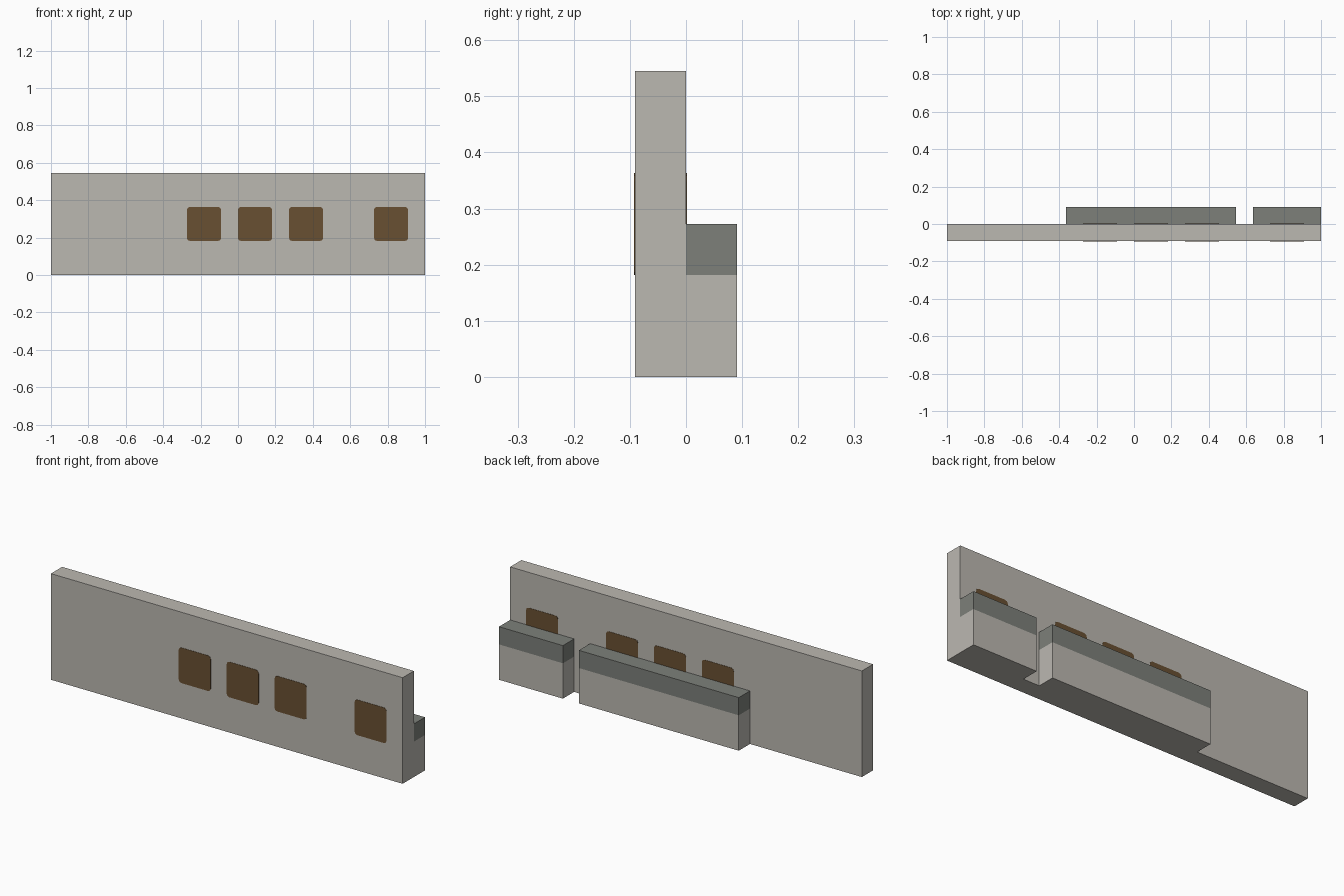
import bpy
import bmesh
from mathutils import Vector

cube = bpy.data.objects.get("Cube")
if cube:
    bpy.data.objects.remove(cube, do_unlink=True)

U = 1 / 11  # building module: the wall is 22 x 6 x 1 modules


def material(name, rgb):
    mat = bpy.data.materials.new(name)
    mat.use_nodes = True
    mat.diffuse_color = (*rgb, 1)
    mat.node_tree.nodes["Principled BSDF"].inputs["Base Color"].default_value = (*rgb, 1)
    return mat


STONE = material("pale stone", (0.50, 0.48, 0.44))
SLATE = material("grey slate", (0.205, 0.216, 0.195))
WOOD = material("brown wood", (0.141, 0.08, 0.032))


def box(lo, hi):
    """Return a bmesh box between two corners."""
    lo, hi = Vector(lo), Vector(hi)
    bm = bmesh.new()
    bmesh.ops.create_cube(bm, size=1)
    bmesh.ops.scale(bm, vec=hi - lo, verts=bm.verts)
    bmesh.ops.translate(bm, vec=(lo + hi) / 2, verts=bm.verts)
    return bm


def finish(bm, name, mats):
    mesh = bpy.data.meshes.new(name)
    bm.to_mesh(mesh)
    bm.free()
    for mat in mats:
        mesh.materials.append(mat)
    obj = bpy.data.objects.new(name, mesh)
    bpy.context.collection.objects.link(obj)
    return obj


# Main wall slab
finish(box((-1, -U, 0), (1, 0, 6 * U)), "wall", [STONE])


# Rear ledges: stone base with a slate top course
def ledge(name, x0, x1):
    bm = box((x0, 0, 0), (x1, U, 3 * U))
    geom = bm.verts[:] + bm.edges[:] + bm.faces[:]
    bmesh.ops.bisect_plane(bm, geom=geom, plane_co=(0, 0, 2 * U), plane_no=(0, 0, 1))
    for face in bm.faces:
        face.material_index = int(face.calc_center_median().z > 2 * U)
    # Remove the faces hidden against the wall
    hidden = [f for f in bm.faces if f.normal.y < -0.9]
    bmesh.ops.delete(bm, geom=hidden, context='FACES')
    finish(bm, name, [STONE, SLATE])


ledge("long_ledge", -4 * U, 6 * U)
ledge("short_ledge", 7 * U, 1)


# Square panels with softened corners on both wall faces
def panel(name, x0, y, z0):
    t = 0.0015
    bm = box((x0, y - t, z0), (x0 + 2 * U, y + t, z0 + 2 * U))
    corners = [e for e in bm.edges
               if abs((e.verts[0].co - e.verts[1].co).y) > t]
    bmesh.ops.bevel(bm, geom=corners, offset=0.015, segments=2,
                    profile=0.5, affect='EDGES')
    finish(bm, name, [WOOD])


for i, start in enumerate((-3, 0, 3, 8), 1):
    panel(f"front_panel_{i}", start * U, -U, 2 * U)
    panel(f"back_panel_{i}", start * U, 0, 2 * U)
